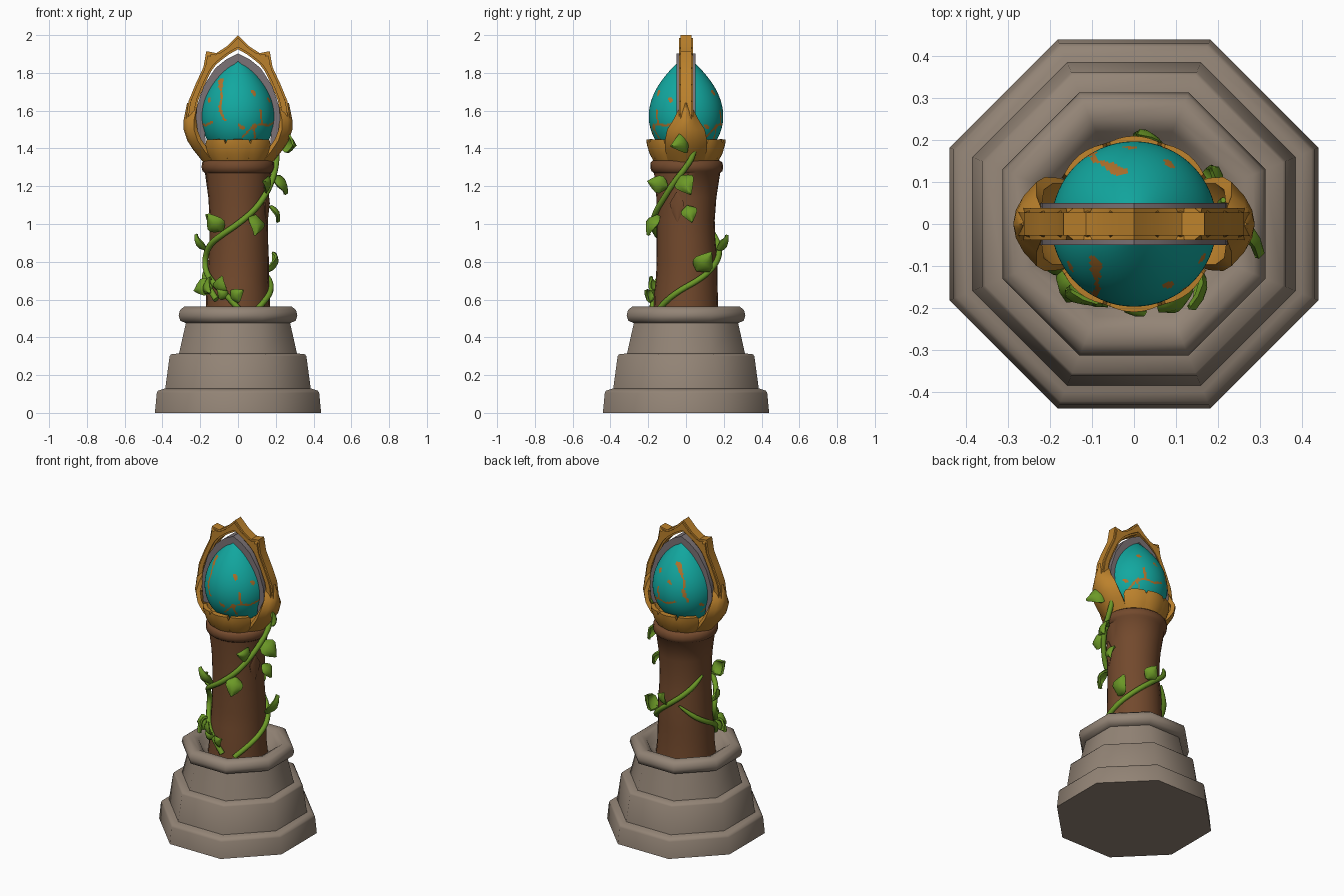
import bpy, bmesh
from math import pi, sin, cos, radians, sqrt
from mathutils import Matrix, Vector, noise
from mathutils.geometry import intersect_point_line

cube = bpy.data.objects.get("Cube")
if cube:
    bpy.data.objects.remove(cube)


def material(name, *rgb):
    m = bpy.data.materials.new(name)
    m.use_nodes = True
    m.diffuse_color = (*rgb, 1)
    m.node_tree.nodes["Principled BSDF"].inputs["Base Color"].default_value = (*rgb, 1)
    return m


STONE = material("stone", .29, .23, .18)
WOOD = material("brown_wood", .17, .067, .026)
GOLD = material("gold", .5, .22, .025)
TEAL = material("teal", .006, .39, .35)
ORANGE = material("crack_orange", .44, .17, .025)
GREEN = material("leaf_green", .15, .32, .02)
GREY = material("lilac_grey", .2, .17, .18)


def smooth(ob, angle):
    bpy.ops.object.select_all(action='DESELECT')
    ob.select_set(True)
    bpy.context.view_layer.objects.active = ob
    bpy.ops.object.shade_smooth_by_angle(angle=radians(angle))


def finish(name, bm, mat, angle=40):
    bmesh.ops.recalc_face_normals(bm, faces=bm.faces[:])
    me = bpy.data.meshes.new(name)
    bm.to_mesh(me)
    bm.free()
    me.materials.append(mat)
    ob = bpy.data.objects.new(name, me)
    bpy.context.collection.objects.link(ob)
    smooth(ob, angle)
    return ob


def grid(bm, rows, closed=False):
    """Skin rows of points with quads."""
    rows = [[bm.verts.new(p) for p in row] for row in rows]
    n = len(rows[0])
    for a, b in zip(rows, rows[1:]):
        for i in range(n if closed else n - 1):
            j = (i + 1) % n
            bm.faces.new((a[i], a[j], b[j], b[i]))
    return rows


def lathe(name, profile, sides, mat, angle=40, turn=0.0):
    """Profile entries: radius, height and an optional x, y shift."""
    bm = bmesh.new()
    rows = []
    for r, z, *shift in profile:
        dx, dy = shift or (0, 0)
        rows.append([(dx + r * cos(turn + 2 * pi * i / sides),
                      dy + r * sin(turn + 2 * pi * i / sides), z) for i in range(sides)])
    rows = grid(bm, rows, True)
    bm.faces.new(rows[0])
    bm.faces.new(rows[-1])
    return finish(name, bm, mat, angle)


def sheet(name, rows, mat, matrix, curl, thick, angle=40):
    """Curved petal from rows of distance, height and half width."""
    bm = bmesh.new()
    us = [i / 3 for i in range(-3, 4)]
    grid(bm, [[matrix @ Vector((r - curl * u * u, w * u, z)) for u in us] for r, z, w in rows])
    bmesh.ops.recalc_face_normals(bm, faces=bm.faces[:])
    bmesh.ops.solidify(bm, geom=bm.faces[:], thickness=thick)
    return finish(name, bm, mat, angle)


def arch(name, outer, inner, half_depth, mat, bevel):
    """Mirrored band in the xz plane, running over the egg."""
    full = [[(-x, z) for x, z in side] + [(x, z) for x, z in reversed(side[:-1])]
            for side in (outer, inner)]
    bm = bmesh.new()
    rows = [[(x, y, z) for x, z in full[k]]
            for k, y in ((0, -half_depth), (0, half_depth), (1, half_depth), (1, -half_depth))]
    cols = [list(c) for c in zip(*rows)]
    rings = grid(bm, cols, True)
    bm.faces.new(rings[0])
    bm.faces.new(rings[-1])
    if bevel:
        long_edges = [e for e in bm.edges if abs(e.verts[0].co.y - e.verts[1].co.y) < .001
                      and e.verts[0].co.x != e.verts[1].co.x]
        bmesh.ops.bevel(bm, geom=long_edges, offset=bevel, segments=2, affect='EDGES')
    return finish(name, bm, mat, 35)


def spin(deg):
    return Matrix.Rotation(radians(deg), 4, 'Z')


# Stepped octagonal pedestal with a hollow rounded rim
OCT = 1 / cos(pi / 8)
tiers = [(.44, 0), (.43, .105), (.423, .118), (.4, .125), (.385, .13), (.362, .3),
         (.355, .31), (.312, .315), (.275, .48)]
lathe("pedestal", [(r * OCT, z) for r, z in tiers], 8, STONE, 50, pi / 8)
rim = [(.2, .46), (.275, .475), (.305, .487), (.314, .515), (.307, .545), (.285, .562),
       (.25, .56), (.22, .54), (.2, .5), (.15, .48)]
lathe("pedestal_rim", [(r * OCT, z) for r, z in rim], 8, STONE, 80, pi / 8)

# Gently bent trunk with a flared lip
trunk = [(.18, .46), (.17, .56), (.168, .64), (.163, .7, 0, .003), (.161, .8, .003, .006),
         (.155, .92, .004, 0), (.154, 1.02, .004, -.002), (.159, 1.14, .002, .002),
         (.175, 1.27, 0, .006), (.188, 1.28, 0, .005), (.193, 1.3, 0, .004),
         (.19, 1.325, 0, .003), (.178, 1.335, 0, .002)]
lathe("trunk", trunk, 24, WOOD, 45)
sheet("trunk_knot", [(.165, 1.01, .003), (.167, 1.06, .028), (.17, 1.11, .04),
                     (.172, 1.17, .003)], WOOD, spin(-17), .006, .008)

# Egg, with crack faces picked by distance to crack lines
EGG_Z, EGG_R = 1.57, .197


def egg_radius(z):
    if z > EGG_Z:
        return EGG_R * (1 - ((z - EGG_Z) / .322) ** 2)
    return EGG_R * sqrt(max(0, 1 - ((EGG_Z - z) / .22) ** 2))


def egg_point(deg, z):
    a = radians(deg - 90)
    return Vector((egg_radius(z) * cos(a), egg_radius(z) * sin(a), z))


heights = [1.355 + .533 * i / 90 for i in range(91)]
egg = lathe("egg", [(max(egg_radius(z), .002), z) for z in heights], 160, TEAL, 60)
egg.data.materials.append(ORANGE)
cracks = [(.016, [(-46, 1.76), (-38, 1.73)]), (.007, [(-38, 1.73), (-28, 1.67), (-30, 1.61), (-21, 1.55)]),
          (.011, [(-30, 1.62), (-27, 1.59)]), (.007, [(8, 1.46), (25, 1.52), (40, 1.53), (57, 1.52), (75, 1.54)]),
          (.008, [(40, 1.53), (38, 1.6)]), (.006, [(25, 1.52), (33, 1.45)]), (.012, [(25, 1.51), (28, 1.52)]),
          (.01, [(-58, 1.66), (-55, 1.65)]), (.011, [(28, 1.7), (31, 1.69)]), (.009, [(2, 1.52), (7, 1.51)])]
strokes = []
for turn in (0, 120, 240):
    for width, line in cracks:
        pts = [egg_point(a + turn, z) for a, z in line]
        strokes += [(p, q, width) for p, q in zip(pts, pts[1:])]
for f in egg.data.polygons:
    c = f.center
    wobble = 1 + .6 * noise.noise(c * 45)
    for p, q, width in strokes:
        if abs(c.z - p.z) > .1:
            continue
        near, t = intersect_point_line(c, p, q)
        near = p.lerp(q, min(1, max(0, t)))
        if (c - near).length < width * wobble:
            f.material_index = 1
            break

# Golden cup: floor, small petals front and back, tall side petals
lathe("cup_floor", [(.165, 1.325), (.175, 1.36), (.17, 1.385), (.1, 1.385)], 24, GOLD)
small = [(.168, 1.328, .052), (.192, 1.37, .062), (.207, 1.42, .068), (.21, 1.447, .058)]
tall = [(.185, 1.328, .095), (.235, 1.39, .11), (.268, 1.44, .112), (.288, 1.5, .1),
        (.288, 1.55, .068), (.278, 1.6, .042), (.27, 1.64, .012)]
for side, facing in (("front", -90), ("back", 90)):
    for k in (-1, 0, 1):
        sheet(f"{side}_petal_{k + 2}", small, GOLD, spin(facing + 38 * k),
              .014, .024 if k else .03)
for side, facing in (("left", 0), ("right", 180)):
    sheet(f"{side}_tall_petal", tall, GOLD, spin(facing), .055, .025)

# Golden thorned arch and the grey liner hugging the egg
arch("gold_arch",
     [(.262, 1.47), (.275, 1.56), (.262, 1.65), (.225, 1.74), (.183, 1.83), (.168, 1.915),
      (.115, 1.905), (.06, 1.94), (0, 2)],
     [(.222, 1.47), (.225, 1.57), (.212, 1.65), (.18, 1.73), (.142, 1.81), (.115, 1.845),
      (.085, 1.87), (.045, 1.9), (0, 1.925)], .038, GOLD, .01)
arch("grey_liner",
     [(.215, 1.42), (.226, 1.53), (.218, 1.62), (.182, 1.73), (.12, 1.825), (.06, 1.873), (0, 1.902)],
     [(.17, 1.42), (.18, 1.53), (.17, 1.62), (.14, 1.71), (.09, 1.79), (.04, 1.83), (0, 1.86)],
     .05, GREY, 0)


# Vines wound around the trunk: angle, height
def vine(name, path, reach=.172):
    cu = bpy.data.curves.new(name, 'CURVE')
    cu.dimensions = '3D'
    cu.bevel_depth, cu.bevel_resolution, cu.resolution_u = .0145, 2, 5
    cu.use_fill_caps = True
    sp = cu.splines.new('NURBS')
    sp.points.add(len(path) - 1)
    for i, (pt, (deg, z)) in enumerate(zip(sp.points, path)):
        r = reach + max(0, z - 1.15) * .14
        pt.co = (r * cos(radians(deg)), r * sin(radians(deg)), z, 1)
        pt.radius = .45 if i == len(path) - 1 else 1.1
    sp.use_endpoint_u, sp.order_u = True, 3
    cu.materials.append(GREEN)
    ob = bpy.data.objects.new(name, cu)
    bpy.context.collection.objects.link(ob)
    bpy.ops.object.select_all(action='DESELECT')
    ob.select_set(True)
    bpy.context.view_layer.objects.active = ob
    bpy.ops.object.convert(target='MESH')
    smooth(ob, 60)


vine("long_vine", [(-86, .54), (-105, .61), (-130, .67), (-162, .74), (-168, .82), (-148, .89),
                   (-120, .94), (-90, 1), (-62, 1.07), (-40, 1.14), (-20, 1.22), (0, 1.3),
                   (12, 1.37), (15, 1.44)], .18)
vine("back_vine", [(-62, .53), (-38, .59), (-10, .65), (20, .7), (45, .75), (70, .81),
                   (95, .87), (120, .93), (145, 1), (158, 1.05)], .18)
vine("short_vine", [(230, .6), (212, .66), (185, .71), (160, .75), (135, .8), (112, .86)], .18)

# Leaves: angle, height, roll, size, outward tilt
leaves = [(5, 1.44, 105, .13, 40), (-32, 1.2, 75, .11, 25), (-8, 1.26, -150, .13, 30),
          (2, 1.1, -165, .1, 25), (-58, 1.05, 165, .12, 25), (-118, .96, 35, .12, 25),
          (18, .75, -35, .13, 25), (-140, .68, 110, .11, 30), (-122, .63, -15, .1, 20),
          (-102, .6, -55, .09, 20), (-108, .61, 50, .07, 25), (208, .7, -125, .12, 25),
          (75, .86, -30, .1, 25), (-170, .86, 20, .1, 30)]
shape = [(0, .06), (.12, .26), (.3, .43), (.5, .42), (.75, .25), (1, .02)]
for i, (deg, z, roll, size, tilt) in enumerate(leaves):
    base = .18 + max(0, z - 1.15) * .14
    place = (spin(deg) @ Matrix.Translation((base, 0, z))
             @ Matrix.Rotation(radians(roll), 4, 'X') @ Matrix.Rotation(radians(tilt), 4, 'Y'))
    rows = [(size * .2 * sin(pi * t), size * t, size * w) for t, w in shape]
    sheet(f"leaf_{i + 1}", rows, GREEN, place, size * .15, .012)
